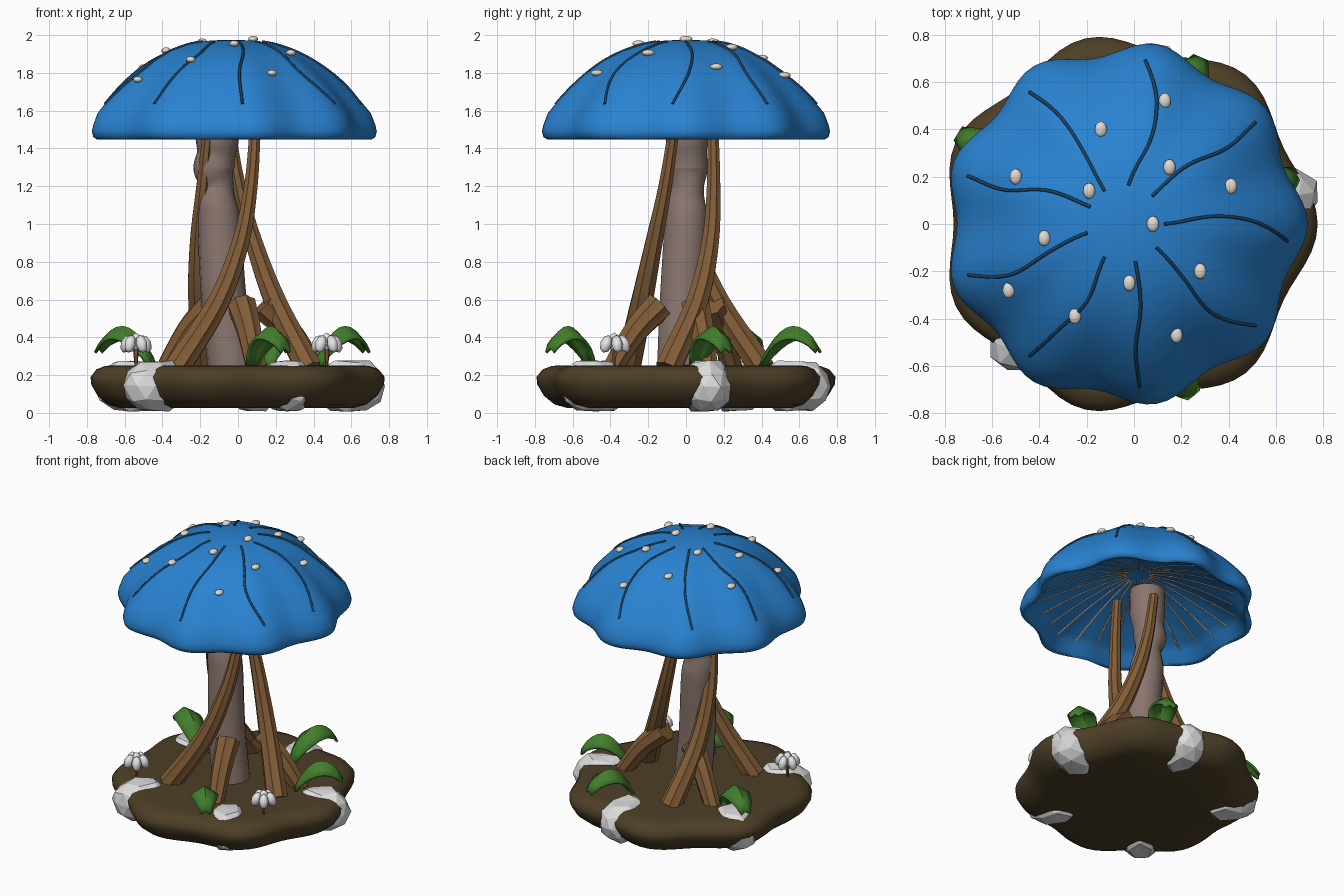
import bpy, bmesh, random
from math import sin, cos, pi, radians, atan2, hypot
from mathutils import Vector, Matrix

random.seed(4)
if "Cube" in bpy.data.objects:
    bpy.data.objects.remove(bpy.data.objects["Cube"])


def material(name, r, g, b):
    m = bpy.data.materials.new(name)
    m.use_nodes = True
    m.diffuse_color = (r, g, b, 1)
    node = next(n for n in m.node_tree.nodes if n.type == 'BSDF_PRINCIPLED')
    node.inputs["Base Color"].default_value = (r, g, b, 1)
    node.inputs["Roughness"].default_value = 0.8
    return m


BLUE = material("cap blue", .022, .225, .64)
NAVY = material("vein navy", .01, .055, .13)
CREAM = material("spot cream", .75, .7, .62)
TAUPE = material("stem taupe", .25, .18, .155)
TAN = material("gill tan", .5, .36, .27)
WOOD = material("wood brown", .225, .11, .038)
SOIL = material("soil brown", .075, .05, .02)
STONE = material("stone grey", .72, .72, .72)
GREEN = material("leaf green", .055, .21, .025)
WHITE = material("flower white", .85, .85, .87)


def finish(name, bm, mat, angle=None):
    bmesh.ops.recalc_face_normals(bm, faces=bm.faces)
    me = bpy.data.meshes.new(name)
    for f in bm.faces:
        f.smooth = angle is not None
    bm.to_mesh(me)
    bm.free()
    if angle is not None:
        me.set_sharp_from_angle(angle=radians(angle))
    me.materials.append(mat)
    ob = bpy.data.objects.new(name, me)
    bpy.context.collection.objects.link(ob)
    return ob


def loft(bm, rings):
    """Skin a list of closed rings and cap both ends."""
    vs = [[bm.verts.new(p) for p in ring] for ring in rings]
    n = len(vs[0])
    for a, b in zip(vs, vs[1:]):
        for i in range(n):
            j = (i + 1) % n
            bm.faces.new((a[i], a[j], b[j], b[i]))
    bm.faces.new(vs[0])
    bm.faces.new(vs[-1])


def spline(pts, steps):
    """Sample a smooth path through points of any dimension."""
    p = [Vector(q) for q in pts]
    p = [2 * p[0] - p[1]] + p + [2 * p[-1] - p[-2]]
    out = []
    for i in range(1, len(p) - 2):
        a, b, c, d = p[i - 1:i + 3]
        for s in range(steps):
            t = s / steps
            out.append(.5 * (2 * b + (c - a) * t + (2 * a - 5 * b + 4 * c - d) * t * t
                             + (3 * b - a - 3 * c + d) * t ** 3))
    return out + [p[-2]]


def tube(bm, path, radii, sides=6, flute=0.0):
    """Loft a round or fluted section along a path that runs downwards or outwards."""
    rings = []
    for k, p in enumerate(path):
        tan = path[min(k + 1, len(path) - 1)] - path[max(k - 1, 0)]
        q = Vector((0, 0, -1)).rotation_difference(tan.normalized())
        ring = []
        for i in range(sides):
            a = 2 * pi * i / sides
            r = radii[k] * (1 + (flute if i % 2 else -flute))
            ring.append(p + q @ Vector((r * cos(a), r * sin(a), 0)))
        rings.append(ring)
    loft(bm, rings)


# Wavy cap: outer dome, rounded rim and shallow hollow inside
CX = -.037


def cap_point(t, a, z):
    r = t * (.742 + .03 * t * cos(9 * a))
    return Vector((CX + r * cos(a), r * sin(a), z))


def dome(t):
    return 1.975 - .43 * t ** 2.5


def ceiling(t):
    return 1.75 - .28 * t ** 1.5


def on_cap(x, y):
    r, a = hypot(x - CX, y), atan2(y, x - CX)
    return dome(r / (.742 + .03 * r / .742 * cos(9 * a)))


outer = [(t, dome(t)) for t in (.03, .15, .3, .45, .58, .7, .8, .89, .96)]
rim = [(.99, 1.525), (1.0, 1.49), (.99, 1.46), (.965, 1.448), (.93, 1.46)]
inner = [(t, ceiling(t)) for t in (.88, .8, .65, .5, .3, .1)]
bm = bmesh.new()
loft(bm, [[cap_point(t, 2 * pi * i / 108, z) for i in range(108)]
          for t, z in outer + rim + inner])
finish("cap", bm, BLUE, 60)

# Wavering veins down the cap: bearings in degrees from top to rim
bm = bmesh.new()
for bearings in ((0, 5, 2, -6), (46, 44, 37, 38), (85, 74, 75, 83), (122, 120, 121, 126),
                 (154, 156, 164, 163), (193, 200, 204, 198), (238, 244, 238, 234),
                 (285, 281, 275, 275), (-37, -43, -46, -38)):
    line = spline([(.22 + .23 * i, radians(b)) for i, b in enumerate(bearings)], 6)
    tube(bm, [cap_point(t, a, dome(t)) for t, a in line], [.0075] * len(line))
finish("cap_veins", bm, NAVY, 70)

# Gills under the cap
bm = bmesh.new()
for k in range(28):
    ts = [.1 + .76 * i / 8 for i in range(9)]
    tube(bm, [cap_point(t, 2 * pi * k / 28, ceiling(t)) for t in ts], [.006] * 9, 6)
finish("gills", bm, TAN, 70)

# Flattened spots on the cap
bm = bmesh.new()
for x, y in ((.13, .52), (-.14, .4), (.15, .24), (.41, .16), (-.5, .2), (-.19, .14), (.08, 0),
             (-.38, -.06), (-.02, -.25), (.28, -.2), (-.53, -.28), (-.25, -.39), (.18, -.47)):
    place = Matrix.Translation((x, y, on_cap(x, y) + .008)) @ Matrix.Diagonal((.026, .034, .017, 1))
    bmesh.ops.create_uvsphere(bm, u_segments=12, v_segments=8, radius=1, matrix=place)
finish("cap_spots", bm, CREAM, 60)

# Stem with a pinch near the top, from the top down: x, y, z, radius
stem = spline([(-.11, .005, 1.64, .115), (-.11, .005, 1.46, .115), (-.115, .01, 1.37, .102),
               (-.128, .01, 1.29, .108), (-.11, .01, 1.2, .086), (-.112, 0, 1.11, .105),
               (-.1, 0, 1.0, .115), (-.075, -.02, .6, .12), (-.035, -.03, .24, .125)], 4)
bm = bmesh.new()
tube(bm, [Vector(p[:3]) for p in stem], [p[3] for p in stem], 18)
finish("stem", bm, TAUPE, 60)

# Three long fluted roots swirling round the stem: x, y, z, radius
root = spline([(.13, -.06, 1.53, .029), (.105, -.11, 1.2, .036), (.05, -.17, .9, .046),
               (-.07, -.235, .58, .058), (-.29, -.31, .23, .068)], 5)
for k in range(3):
    spin = Matrix.Translation((CX, 0, 0)) @ Matrix.Rotation(k * 2 * pi / 3, 4, 'Z')
    bm = bmesh.new()
    tube(bm, [spin @ Vector(p[:3]) for p in root], [p[3] for p in root], 16, .07)
    finish(f"long_root_{k + 1}", bm, WOOD, 35)

# Short roots with cut tops
for k, (x0, y0, x1, y1) in enumerate(((.02, -.14, .1, -.4), (.13, .05, .42, .12),
                                      (-.14, .13, -.39, .25))):
    path = spline([(x0, y0, .57), (x0 * .5 + x1 * .5, y0 * .5 + y1 * .5, .43),
                   (x1, y1, .22)], 4)
    bm = bmesh.new()
    tube(bm, path, [.075 - .003 * i for i in range(len(path))], 16, .07)
    finish(f"short_root_{k + 1}", bm, WOOD, 35)

# Lobed soil base
bm = bmesh.new()
rings = []
for t, z in ((.5, .252), (.84, .252), (.9, .248), (.96, .23), (1, .19), (.995, .15),
             (.95, .09), (.88, .045), (.8, .027), (.5, .025)):
    ring = []
    for i in range(84):
        a = 2 * pi * i / 84
        r = t * (.77 + .035 * cos(7 * a))
        ring.append((-.028 + r * cos(a), r * sin(a), z))
    rings.append(ring)
loft(bm, rings)
finish("soil_base", bm, SOIL, 50)

# Five faceted, flat-topped stones set into the rim, given by outer reach
for k, reach in enumerate((.8, .785, .83, .835, .75)):
    a = radians(10 + 72 * k)
    bm = bmesh.new()
    bmesh.ops.create_icosphere(bm, subdivisions=2, radius=1)
    for v in bm.verts:
        v.co *= random.uniform(.94, 1.03)
        v.co.z = max(-.86, min(.86, v.co.z)) + random.uniform(-.03, .03)
    bm.transform(Matrix.Translation(((reach - .2) * cos(a), (reach - .2) * sin(a), .142)) @
                 Matrix.Rotation(a, 4, 'Z') @ Matrix.Diagonal((.2, .145, .153, 1)))
    finish(f"stone_{k + 1}", bm, STONE)

# Arched leaves with drooping sides, from root point to tip
for k, (x0, y0, x1, y1) in enumerate(((-.45, .2, -.74, .38), (.15, .4, .28, .7),
                                      (.42, .05, .68, .21), (.07, -.5, .25, -.72))):
    start, end = Vector((x0, y0, .26)), Vector((x1, y1, .34))
    side = (end - start).cross(Vector((0, 0, 1))).normalized()
    bm = bmesh.new()
    rows = []
    for i in range(10):
        s = i / 9
        mid = start.lerp(end, s) + Vector((0, 0, .15 * sin(pi * s) ** .8 if 0 < i < 9 else 0))
        w = .015 + .072 * sin(pi * min(1, s * .85 + .08))
        rows.append([bm.verts.new(mid + side * w * e - Vector((0, 0, .7 * w * abs(e))))
                     for e in (-1, -.5, 0, .5, 1)])
    for a, b in zip(rows, rows[1:]):
        for j in range(4):
            bm.faces.new((a[j], a[j + 1], b[j + 1], b[j]))
    leaf = finish(f"leaf_{k + 1}", bm, GREEN, 50)
    thick = leaf.modifiers.new("thickness", 'SOLIDIFY')
    thick.thickness = .016
    thick.offset = 0

# Two pointed flower clusters on short stalks
for k, (x, y) in enumerate(((-.54, -.38), (.47, -.38))):
    bm = bmesh.new()
    for i in range(6):
        a = 2 * pi * i / 5 + .3
        r, tilt, z = (.052, -.4, .365) if i < 5 else (0, 0, .375)
        place = (Matrix.Translation((x + r * cos(a), y + r * sin(a), z)) @
                 Matrix.Rotation(a, 4, 'Z') @ Matrix.Rotation(tilt, 4, 'Y') @
                 Matrix.Diagonal((.032, .032, .05, 1)))
        bmesh.ops.create_uvsphere(bm, u_segments=6, v_segments=4, radius=1, matrix=place)
    finish(f"flower_{k + 1}", bm, WHITE, 70)
    bm = bmesh.new()
    tube(bm, [Vector((x, y, .36)), Vector((x, y, .24))], [.018, .007])
    finish(f"flower_stalk_{k + 1}", bm, WOOD)
